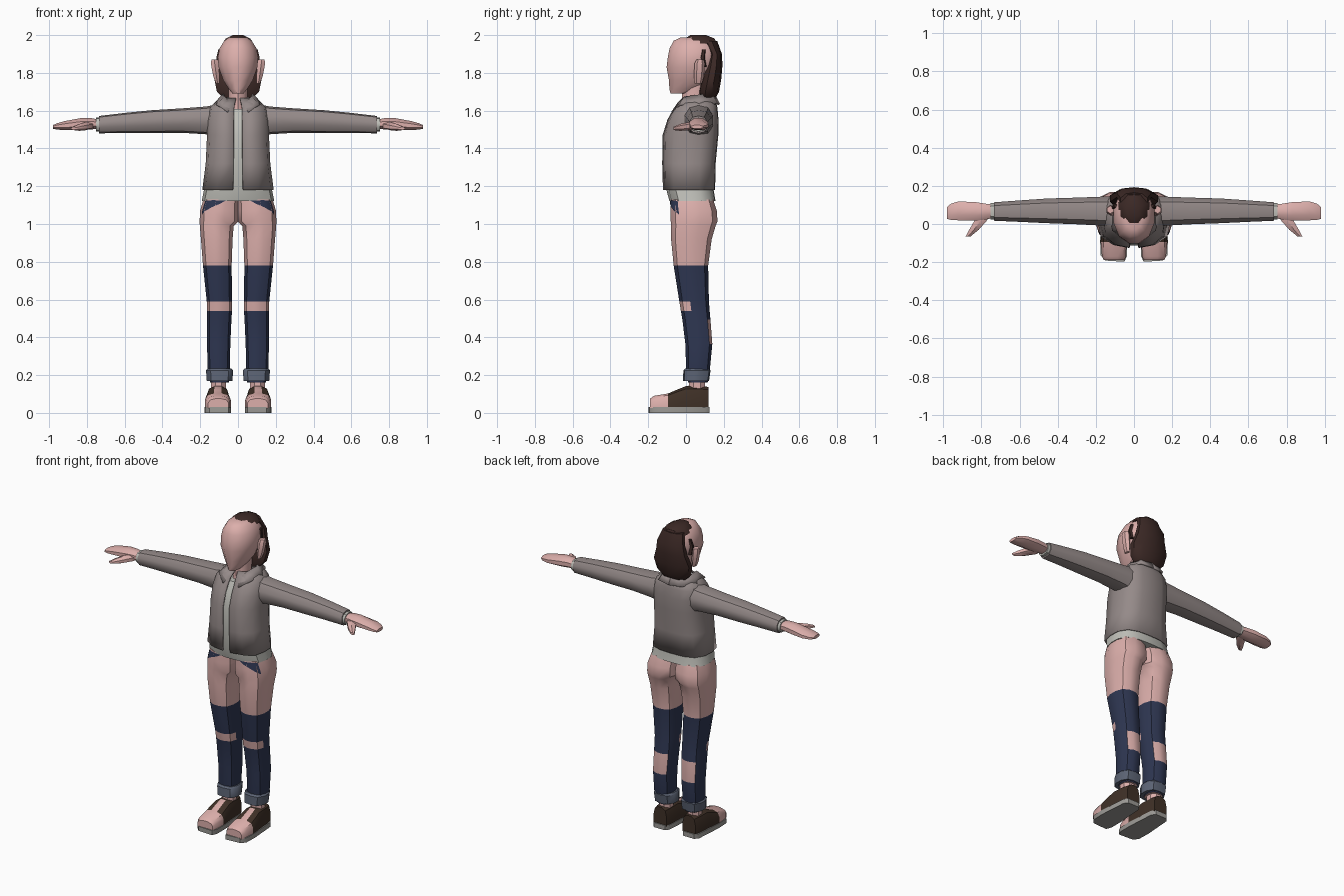
import bpy, bmesh, math
from mathutils import Vector

COLORS = {
    "skin": (0.72, 0.43, 0.41), "jacket": (0.30, 0.255, 0.25), "navy": (0.028, 0.038, 0.085),
    "hair": (0.045, 0.022, 0.019), "shirt": (0.52, 0.52, 0.48), "turnup": (0.11, 0.13, 0.18),
    "leather": (0.05, 0.03, 0.02), "sole": (0.33, 0.32, 0.30)}
MATS = {}
for key, rgb in COLORS.items():
    MATS[key] = bpy.data.materials.new(key)
    MATS[key].diffuse_color = (*rgb, 1)


def finish(name, bm, color, mirror=False):
    """Make an object; color is a material name or a function of (centre, normal)."""
    bmesh.ops.recalc_face_normals(bm, faces=bm.faces)
    me = bpy.data.meshes.new(name)
    slots = []
    for f in bm.faces:
        f.normal_update()
        key = color(f.calc_center_median(), f.normal) if callable(color) else color
        if key not in slots:
            slots.append(key)
            me.materials.append(MATS[key])
        f.material_index = slots.index(key)
    bm.to_mesh(me)
    bm.free()
    me.shade_smooth()
    me.set_sharp_from_angle(angle=math.radians(42))
    ob = bpy.data.objects.new(name, me)
    bpy.context.collection.objects.link(ob)
    if mirror:
        ob.modifiers.new("mirror", "MIRROR").use_mirror_merge = False
    return ob


def oval(n, power=2.0, phase=0.5):
    """Unit superellipse with n sides."""
    pts = []
    for i in range(n):
        a = 2 * math.pi * (i + phase) / n
        c, s = math.cos(a), math.sin(a)
        k = (abs(c) ** power + abs(s) ** power) ** (-1 / power)
        pts.append((c * k, s * k))
    return pts


def loft(name, rings, profile, color, axis="z", mirror=False, closed=True, caps=True):
    """Skin a profile through rings (position, a_min, a_max, b_min, b_max)."""
    bm = bmesh.new()
    rows = []
    for t, a0, a1, b0, b1 in rings:
        row = []
        for u, v in profile:
            a, b = (a0 + a1) / 2 + u * (a1 - a0) / 2, (b0 + b1) / 2 + v * (b1 - b0) / 2
            co = {"z": (a, b, t), "x": (t, a, b), "y": (a, t, b)}[axis]
            row.append(bm.verts.new(co))
        rows.append(row)
    n = len(profile)
    for r, s in zip(rows, rows[1:]):
        for i in range(n if closed else n - 1):
            j = (i + 1) % n
            bm.faces.new((r[i], r[j], s[j], s[i]))
    if caps:
        bm.faces.new(rows[0])
        bm.faces.new(rows[-1])
    return finish(name, bm, color, mirror)


BOXY, ROUND = oval(12, 3), oval(12)

# Jacket, open down the front, with the shirt showing inside
half = [(0.14, -1), (0.6, -0.9), (0.92, -0.6), (1, -0.1), (0.98, 0.4), (0.8, 0.8), (0.45, 0.97), (0, 1)]
body = half + [(-x, y) for x, y in half[-2::-1]]
torso = [(1.18, -.185, .185, -.118, .15), (1.32, -.167, .167, -.122, .153), (1.47, -.16, .16, -.12, .167),
         (1.55, -.16, .16, -.095, .168), (1.61, -.15, .15, -.062, .163), (1.635, -.125, .125, -.045, .158),
         (1.665, -.07, .07, -.015, .145)]
jacket = loft("jacket_body", torso, body, "jacket", closed=False, caps=False)
sol = jacket.modifiers.new("cloth", "SOLIDIFY")
sol.thickness, sol.offset = 0.008, 0
shirt = [(1.122, -.192, .192, -.088, .156), (1.19, -.178, .178, -.106, .145)]
shirt += [(z, a + .01, b - .01, c + .008, d - .01) for z, a, b, c, d in torso[1:5]]
loft("shirt", shirt, body, "shirt")

# Folded collar strip
inner = [(.03, -.045, 1.63), (.07, -.01, 1.675), (.085, .07, 1.685), (.06, .135, 1.695), (0, .15, 1.695)]
outer = [(.055, -.078, 1.595), (.115, -.035, 1.635), (.13, .07, 1.635), (.085, .165, 1.64), (0, .18, 1.635)]
bm = bmesh.new()
va, vb = ([bm.verts.new(p) for p in row] for row in (inner, outer))
for i in range(4):
    bm.faces.new((va[i], va[i + 1], vb[i + 1], vb[i]))
collar = finish("collar", bm, "jacket", True)
collar.modifiers.new("cloth", "SOLIDIFY").thickness = 0.01

# Sleeves, shirt cuffs, hands and thumbs
loft("sleeve", [(.10, -.01, .145, 1.46, 1.635), (.17, -.01, .145, 1.475, 1.622), (.3, -.003, .14, 1.483, 1.612),
                (.46, .003, .135, 1.482, 1.602), (.6, .01, .125, 1.482, 1.588), (.735, .016, .115, 1.48, 1.572)],
     oval(10, 2.5), "jacket", "x", True)
loft("shirt_cuff", [(.70, .022, .11, 1.488, 1.563), (.752, .022, .11, 1.49, 1.563)], oval(10, 2.5), "shirt", "x", True)
loft("hand", [(.73, .032, .102, 1.503, 1.552), (.78, .022, .108, 1.5, 1.562), (.83, .016, .116, 1.496, 1.562),
              (.92, .018, .12, 1.496, 1.545), (.96, .02, .108, 1.5, 1.533), (.98, .026, .09, 1.504, 1.524)],
     oval(8, 2.8), "skin", "x", True)
loft("thumb", [(.07, .75, .82, 1.505, 1.545), (.02, .765, .84, 1.497, 1.54), (-.03, .81, .868, 1.493, 1.53),
               (-.065, .855, .885, 1.497, 1.515)], oval(6), "skin", "y", True)


# Legs: bare thighs, navy fabric with tears at the front and back
def leg_color(c, n):
    if c.z > .78 or c.z < .17:
        return "skin"
    if .54 < c.z < .59 and n.y < -.3 or .37 < c.z < .49 and n.y > .55:
        return "skin"
    return "navy"


leg = loft("leg", [(.16, .048, .148, .01, .115), (.23, .043, .162, .0, .127), (.365, .04, .164, -.004, .14),
                   (.495, .034, .165, -.02, .13), (.54, .031, .165, -.028, .126), (.59, .031, .166, -.036, .122),
                   (.779, .033, .186, -.066, .118), (.92, .028, .197, -.08, .137), (.99, .022, .203, -.08, .158),
                   (1.015, -.004, .204, -.082, .168), (1.07, -.004, .202, -.083, .164), (1.13, -.004, .184, -.08, .145)],
           oval(12, 2.8), leg_color, "z", True)
loft("trouser_turnup", [(.168, .028, .166, -.016, .122), (.225, .026, .17, -.014, .13), (.235, .034, .16, -.004, .122)],
     oval(10, 3), "turnup", "z", True)
loft("ankle", [(.1, .06, .145, .01, .105), (.19, .06, .145, .012, .105)], oval(8), "skin", "z", True)

# Navy pocket remnants hugging the hips
bm = bmesh.new()
bm.faces.new([bm.verts.new(p) for p in ((.06, -.09, 1.125), (.192, -.05, 1.125), (.204, -.04, 1.05))])
bmesh.ops.subdivide_edges(bm, edges=bm.edges[:], cuts=3, use_grid_fill=True)
pocket = finish("pocket_scrap", bm, "navy", True)
wrap = pocket.modifiers.new("wrap", "SHRINKWRAP")
wrap.target, wrap.offset, wrap.wrap_mode = leg, 0.004, "OUTSIDE_SURFACE"


# Shoes with bare fronts, on flat soles
def shoe_color(c, n):
    if c.y < -.095 or (c.y < -.01 and n.z > .55 and abs(c.x - .107) < .03):
        return "skin"
    return "leather"


loft("shoe", [(-.19, .05, .158, .025, .075), (-.17, .043, .168, .025, .09), (-.094, .038, .175, .025, .103),
              (-.05, .042, .172, .025, .122), (0, .047, .165, .025, .142), (.08, .05, .16, .025, .14),
              (.118, .058, .15, .025, .138)],
     [(-1, -1), (1, -1), (1, .1), (.8, .75), (.3, 1), (-.3, 1), (-.8, .75), (-1, .1)], shoe_color, "y", True)
bm = bmesh.new()
outline = [(.05, -.198), (.15, -.192), (.175, -.165), (.178, -.08), (.165, .1), (.145, .124),
           (.065, .124), (.048, .1), (.036, -.08), (.036, -.165)]
face = bm.faces.new([bm.verts.new((x, y, 0)) for x, y in outline])
top = bmesh.ops.extrude_face_region(bm, geom=[face])["geom"]
bmesh.ops.translate(bm, verts=[v for v in top if isinstance(v, bmesh.types.BMVert)], vec=(0, 0, .03))
finish("shoe_sole", bm, "sole", True)

# Neck, head and ears
loft("neck", [(1.56, -.055, .055, -.035, .11), (1.63, -.05, .05, -.02, .115), (1.76, -.055, .055, -.02, .12)],
     oval(10), "skin")
loft("head", [(1.69, -.03, .03, -.083, .03), (1.715, -.05, .05, -.09, .09), (1.76, -.08, .08, -.093, .14),
              (1.83, -.105, .105, -.106, .172), (1.88, -.11, .11, -.1, .182), (1.93, -.1, .1, -.09, .175),
              (1.97, -.075, .075, -.068, .15), (1.988, -.045, .045, -.03, .115)], oval(12, 2.2), "skin")
loft("ear", [(1.745, .098, .118, .045, .085), (1.78, .095, .133, .042, .095), (1.85, .1, .147, .045, .1),
             (1.87, .105, .143, .055, .095)], oval(6), "skin", "z", True)

# Hair: crown cap, back of the head, and locks over the ears
loft("hair_crown", [(1.955, -.088, .088, -.02, .172), (1.982, -.07, .07, -.012, .158), (2.0, -.03, .03, .02, .11)],
     oval(8), "hair")
loft("hair_back", [(1.67, -.085, .085, .07, .158), (1.70, -.115, .115, .065, .175), (1.77, -.13, .13, .08, .187),
                   (1.84, -.105, .105, .1, .193), (1.9, -.095, .095, .115, .19), (1.97, -.072, .072, .08, .165)],
     oval(10, 2.3), "hair")
loft("hair_lock", [(1.83, .085, .113, .085, .11), (1.88, .09, .117, .075, .1), (1.925, .085, .106, .085, .105)],
     oval(5), "hair", "z", True)
